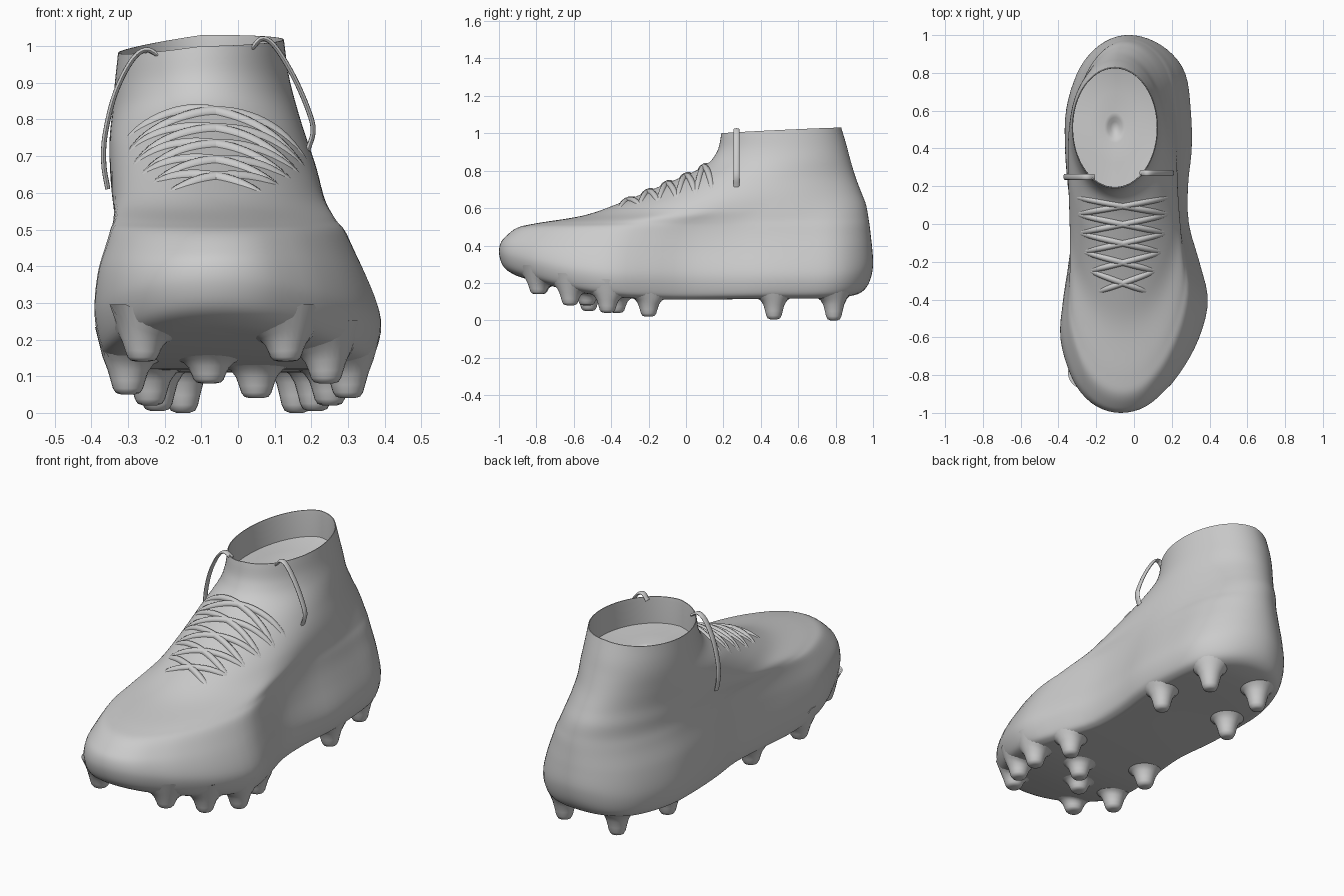
import bpy, bmesh, math
from mathutils import Vector
from mathutils.bvhtree import BVHTree

if "Cube" in bpy.data.objects:
    bpy.data.objects.remove(bpy.data.objects["Cube"])


def spline(xs, ys, x):
    """Smooth interpolation through (xs, ys)."""
    x = min(max(x, xs[0]), xs[-1])
    i = 0
    while i < len(xs) - 2 and x > xs[i + 1]:
        i += 1

    def slope(k):
        a, b = max(k - 1, 0), min(k + 1, len(xs) - 1)
        return (ys[b] - ys[a]) / (xs[b] - xs[a])
    h = xs[i + 1] - xs[i]
    t = (x - xs[i]) / h
    return ((2*t**3 - 3*t**2 + 1) * ys[i] + (t**3 - 2*t**2 + t) * h * slope(i)
            + (3*t**2 - 2*t**3) * ys[i + 1] + (t**3 - t**2) * h * slope(i + 1))


def make(name, verts, faces, angle=50):
    me = bpy.data.meshes.new(name)
    me.from_pydata([tuple(v) for v in verts], [], faces)
    bm = bmesh.new()
    bm.from_mesh(me)
    bmesh.ops.recalc_face_normals(bm, faces=bm.faces)
    bm.to_mesh(me)
    bm.free()
    ob = bpy.data.objects.new(name, me)
    bpy.context.collection.objects.link(ob)
    bpy.ops.object.select_all(action='DESELECT')
    ob.select_set(True)
    bpy.context.view_layer.objects.active = ob
    bpy.ops.object.shade_smooth_by_angle(angle=math.radians(angle))
    return ob


def skin(rings, n):
    return [(r*n + i, r*n + (i + 1) % n, (r + 1)*n + (i + 1) % n, (r + 1)*n + i)
            for r in range(rings - 1) for i in range(n)]


# footprint outline (left and right edge along the length) and sole height
FY = [-1, -.97, -.9, -.8, -.6, -.4, -.2, 0, .2, .4, .6, .8, .92, 1]
FT = [math.acos(-y) for y in FY]
FL = [-.07, -.19, -.275, -.335, -.39, -.375, -.345, -.325, -.35, -.365, -.36, -.30, -.215, -.03]
FR = [-.07, .055, .145, .235, .345, .39, .345, .29, .285, .305, .30, .27, .18, -.03]
SY = [-1, -.9, -.8, -.6, -.4, -.2, 0, .4, .8, .92, 1]
SZ = [.265, .235, .205, .155, .125, .115, .11, .115, .12, .14, .18]


def sole_z(y):
    return spline(SY, SZ, y)


# key rings: front y, z, back y, z, height over sole, plane blend,
# left and right footprint scale, ellipse blend, ellipse left, right
KEYS = [
    (-.82, .22, .86, .13, .000, 0, .72, .72, 0, -.38, .30),
    (-.92, .25, .94, .15, .004, 0, .86, .86, 0, -.38, .30),
    (-.98, .30, .98, .18, .035, 0, .95, .96, 0, -.38, .30),
    (-1.0, .34, 1.0, .29, .11, .25, 1.0, 1.0, 0, -.38, .30),
    (-.982, .42, .995, .40, .19, .7, .98, .90, .03, -.37, .30),
    (-.92, .485, .985, .48, .2, 1, .93, .81, .2, -.36, .285),
    (-.81, .517, .975, .55, .2, 1, .92, .76, .45, -.357, .265),
    (-.55, .56, .962, .62, .2, 1, .91, .74, .75, -.356, .24),
    (-.36, .625, .935, .69, .2, 1, .9, .74, .92, -.353, .218),
    (-.12, .725, .905, .77, .2, 1, .9, .8, 1, -.35, .187),
    (.09, .82, .878, .86, .2, 1, .9, .8, 1, -.342, .158),
    (.165, .90, .857, .94, .2, 1, .9, .8, 1, -.336, .138),
    (.19, 1.0, .83, 1.03, .2, 1, .9, .8, 1, -.327, .125),
]
N, M = 96, 73
IDX = list(range(len(KEYS)))
COLS = [[k[c] for k in KEYS] for c in range(11)]


def ring(p):
    yf, zf, yb, zb, h, w, sl, sr, t, xl, xr = [spline(IDX, c, p) for c in COLS]
    out = []
    for i in range(N):
        th = 2 * math.pi * i / N
        right = th <= math.pi
        a = th if right else 2 * math.pi - th
        u = -math.cos(a)
        y = (yf + yb) / 2 + (yb - yf) / 2 * u
        foot = spline(FT, FR if right else FL, a)
        foot = -.05 + (foot + .05) * (sl + (sr - sl) * (.5 + .5 * math.sin(th)))
        ell = (xl + xr) / 2 + (xr - xl) / 2 * math.sin(th)
        x = foot + (ell - foot) * t
        flat = zf + (zb - zf) * (u + 1) / 2
        z = (sole_z(y) + h) * (1 - w) + flat * w
        top = max(0, (p - 9) / 3)
        z += top * (.08 * (x + .1) - .015 * math.sin(a))
        out.append(Vector((x, y, z)))
    return out


# boot shell with closed sole
rings = [ring(12 * r / (M - 1)) for r in range(M)]
verts = [v for r in rings for v in r]
faces = skin(M, N)
faces += [(i, i + 1, N - i - 1, (N - i) % N) for i in range(1, N // 2 - 1)]
faces += [(0, 1, N - 1), (N // 2, N // 2 - 1, N // 2 + 1)]
tree = BVHTree.FromPolygons(verts, faces)
make("boot_upper", verts, faces, 60)

# collar lining and inner floor with a small dimple
top = rings[-1]
mid = sum(top, Vector()) / N
lv = []
for k, dz, flat in [(1, 0, 0), (.985, 0, 0), (.98, -.02, 0), (.98, -.14, 0),
                    (.6, -.15, 1), (.25, -.15, 1), (.17, -.155, 1), (.1, -.175, 1), (.02, -.18, 1)]:
    for v in top:
        q = mid + (v - mid) * k
        q.z = v.z * (1 - flat) + mid.z * flat + dz
        lv.append(q)
make("collar_lining", lv, skin(9, N) + [tuple(range(8 * N, 9 * N))], 40)


# criss-cross laces half sunk into the instep
def lace(name, a, b):
    cu = bpy.data.curves.new(name, 'CURVE')
    cu.dimensions = '3D'
    cu.bevel_depth = .017
    cu.bevel_resolution = 3
    cu.use_fill_caps = True
    pts = []
    for i in range(25):
        f = i / 24
        x, y = a[0] + (b[0] - a[0]) * f, a[1] + (b[1] - a[1]) * f
        hit, nor, _, _ = tree.ray_cast(Vector((x, y, 2)), Vector((0, 0, -1)))
        if hit:
            if nor.z < 0:
                nor = -nor
            pts.append(hit + nor * (-.002 - .016 * abs(2 * f - 1) ** 3))
    sp = cu.splines.new('POLY')
    sp.points.add(len(pts) - 1)
    for p, q in zip(sp.points, pts):
        p.co = (*q, 1)
    sp.use_smooth = True
    bpy.context.collection.objects.link(bpy.data.objects.new(name, cu))


rows = [(.14, .255), (.05, .25), (-.05, .235), (-.15, .21), (-.25, .175), (-.36, .13)]
for i, ((y0, w0), (y1, w1)) in enumerate(zip(rows, rows[1:])):
    for side in (-1, 1):
        lace(f"lace_{i}_{'left' if side < 0 else 'right'}",
             (-.06 + side * w0, y0), (-.06 - side * w1, y1))


# hanging lace ends over the collar
def ribbon(name, path, y, half=.016, thick=.007):
    ts = list(range(len(path)))
    n = 40
    pts = [Vector((spline(ts, [p[0] for p in path], ts[-1] * i / n), y,
                   spline(ts, [p[1] for p in path], ts[-1] * i / n))) for i in range(n + 1)]
    vs = []
    for i, p in enumerate(pts):
        d = (pts[min(i + 1, n)] - pts[max(i - 1, 0)]).normalized()
        nor = Vector((d.z, 0, -d.x))
        for j in range(12):
            a = 2 * math.pi * j / 12
            vs.append(p + nor * thick * math.sin(a) + Vector((0, half * math.cos(a), 0)))
    make(name, vs, skin(n + 1, 12) + [tuple(range(12)), tuple(range(n * 12, n * 12 + 12))])


ribbon("lace_end_right", [(.035, .99), (.065, 1.02), (.10, 1.0), (.15, .92), (.19, .83),
                          (.205, .77), (.19, .715)], .27)
ribbon("lace_end_left", [(-.21, .97), (-.25, .99), (-.29, .96), (-.335, .87), (-.362, .76),
                         (-.366, .68), (-.355, .61)], .25)


# studs whose flared base follows the sole: x, y, tip height
def stud(name, x, y, tip):
    base = sole_z(y)
    prof = [(.09, 0), (.07, .12), (.056, .32), (.047, .6), (.041, .82), (.033, .95), (.018, 1)]
    vs = []
    for r, f in prof:
        for j in range(24):
            a = 2 * math.pi * j / 24
            px, py = x + r * math.cos(a), y + r * math.sin(a)
            hit = tree.ray_cast(Vector((px, py, -1)), Vector((0, 0, 1)))[0]
            z0 = min(hit.z, base + .09) if hit else base + .09
            z0 = (z0 + .004) * (1 - f) + base * f
            vs.append((px, py, z0 + (tip - z0) * f))
    make(name, vs, skin(len(prof), 24) + [tuple(range(24)), tuple(range(6 * 24, 7 * 24))], 70)


studs = [(-.26, -.785, .14), (.13, -.79, .14), (.24, -.62, .08), (.30, -.42, .04), (.25, -.2, .02),
         (-.30, -.52, .05), (-.24, -.2, .02), (-.08, -.53, .08), (.05, -.37, .04),
         (-.22, .47, .005), (.21, .47, .005), (-.15, .79, 0), (.16, .79, 0)]
for i, s in enumerate(studs):
    stud(f"stud_{i}", *s)
